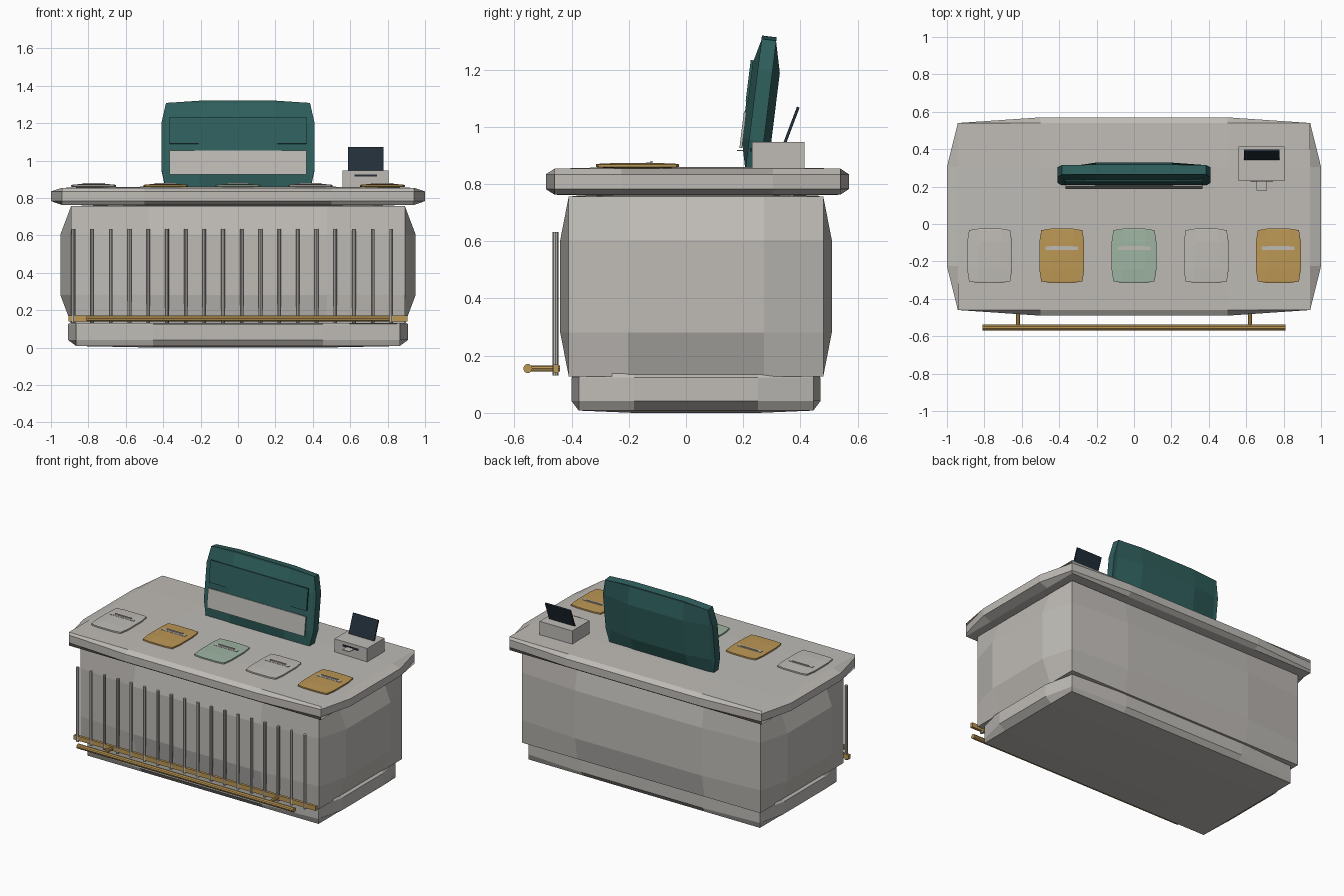
import bpy, bmesh, math
from mathutils import Matrix, Vector

if "Cube" in bpy.data.objects:
    bpy.data.objects.remove(bpy.data.objects["Cube"])


def material(name, rgb):
    m = bpy.data.materials.new(name)
    m.diffuse_color = (*rgb, 1)
    m.use_nodes = True
    m.node_tree.nodes["Principled BSDF"].inputs["Base Color"].default_value = m.diffuse_color
    return m


stone = material("warm grey", (0.52, 0.50, 0.47))
teal = material("deep teal", (0.028, 0.115, 0.108))
gold = material("brass", (0.50, 0.31, 0.09))
mint = material("pale mint", (0.34, 0.46, 0.36))
dark = material("dark glass", (0.016, 0.028, 0.04))


def finish(bm, name, mat):
    bmesh.ops.recalc_face_normals(bm, faces=bm.faces)
    mesh = bpy.data.meshes.new(name)
    bm.to_mesh(mesh)
    bm.free()
    mesh.materials.append(mat)
    ob = bpy.data.objects.new(name, mesh)
    bpy.context.collection.objects.link(ob)
    return ob


def block(name, mat, lo, hi, inset=None, tilt=0.0, pivot=None):
    """Box from lo to hi; with inset, its edges are drawn in so each face bulges.
    tilt leans it back about the x axis through the pivot."""
    lo, hi = Vector(lo), Vector(hi)
    mid, half = (lo + hi) / 2, (hi - lo) / 2
    bm = bmesh.new()
    bmesh.ops.create_cube(bm, size=2)
    if inset:
        bmesh.ops.subdivide_edges(bm, edges=bm.edges[:], cuts=3, use_grid_fill=True)
    for v in bm.verts:
        u = v.co.copy()
        on_edge = sum(abs(c) > 0.99 for c in u) > 1
        for i in range(3):
            size = half[i]
            if inset and on_edge and abs(u[i]) > 0.99:
                size -= inset[i]
            v.co[i] = mid[i] + u[i] * size
    if tilt:
        bmesh.ops.rotate(bm, verts=bm.verts, cent=pivot or mid,
                         matrix=Matrix.Rotation(-tilt, 3, 'X'))
    return finish(bm, name, mat)


def rod(name, mat, a, b, r, sides=8):
    a, b = Vector(a), Vector(b)
    bm = bmesh.new()
    rot = Vector((0, 0, 1)).rotation_difference(b - a).to_matrix().to_4x4()
    bmesh.ops.create_cone(bm, cap_ends=True, segments=sides, radius1=r, radius2=r,
                          depth=(b - a).length,
                          matrix=Matrix.Translation((a + b) / 2) @ rot)
    return finish(bm, name, mat)


# Counter: plinth, body and worktop
block("plinth", stone, (-0.91, -0.40, 0), (0.91, 0.47, 0.165), (0.045, 0.025, 0.008))
block("counter_body", stone, (-0.95, -0.44, 0.12), (0.95, 0.51, 0.765), (0.058, 0.03, 0.008))
block("worktop", stone, (-1, -0.49, 0.757), (1, 0.57, 0.86), (0.058, 0.03, 0.006))

# Front slats
for i in range(18):
    x = -0.88 + 0.1 * i
    rod(f"slat_{i + 1}", stone, (x, -0.456, 0.13), (x, -0.456, 0.633), 0.01)

# Foot rail with brackets and backing strip
block("rail_strip", gold, (-0.905, -0.463, 0.14), (0.905, -0.445, 0.17))
rod("foot_rail", gold, (-0.81, -0.553, 0.155), (0.81, -0.553, 0.155), 0.016, 10)
for side, x in (("left", -0.62), ("right", 0.62)):
    rod(f"rail_bracket_{side}", gold, (x, -0.553, 0.155), (x, -0.44, 0.155), 0.011)

# Display trays with a slotted tab on each
for i, mat in enumerate((stone, gold, mint, stone, gold)):
    x = -0.772 + 0.386 * i
    block(f"tray_{i + 1}", mat, (x - 0.12, -0.315, 0.855), (x + 0.12, -0.025, 0.874),
          (0.01, 0.008, 0.003))
    block(f"tray_label_{i + 1}", stone, (x - 0.087, -0.14, 0.868), (x + 0.087, -0.12, 0.8755))
    block(f"tray_tab_{i + 1}", stone, (x - 0.06, -0.125, 0.868), (x + 0.06, -0.117, 0.881))

# Leaning sign board with two front panels
lean, pivot = 0.123, Vector((0, 0.235, 0.86))
block("sign_board", teal, (-0.41, 0.183, 0.83), (0.41, 0.287, 1.32),
      (0.025, 0.027, 0.012), lean, pivot)
block("sign_upper_panel", teal, (-0.365, 0.1805, 1.085), (0.365, 0.19, 1.23), None, lean, pivot)
block("sign_lower_panel", stone, (-0.365, 0.179, 0.92), (0.365, 0.188, 1.048), None, lean, pivot)

# Payment terminal with slot, receipt and tilted screen
block("terminal_base", stone, (0.56, 0.23, 0.855), (0.805, 0.415, 0.947))
block("terminal_slot", dark, (0.622, 0.226, 0.914), (0.742, 0.232, 0.926))
block("receipt", stone, (0.655, 0.178, 0.916), (0.71, 0.23, 0.920))
block("terminal_screen", dark, (0.588, 0.339, 0.94), (0.778, 0.349, 1.078),
      None, 0.36, Vector((0.68, 0.344, 0.94)))
